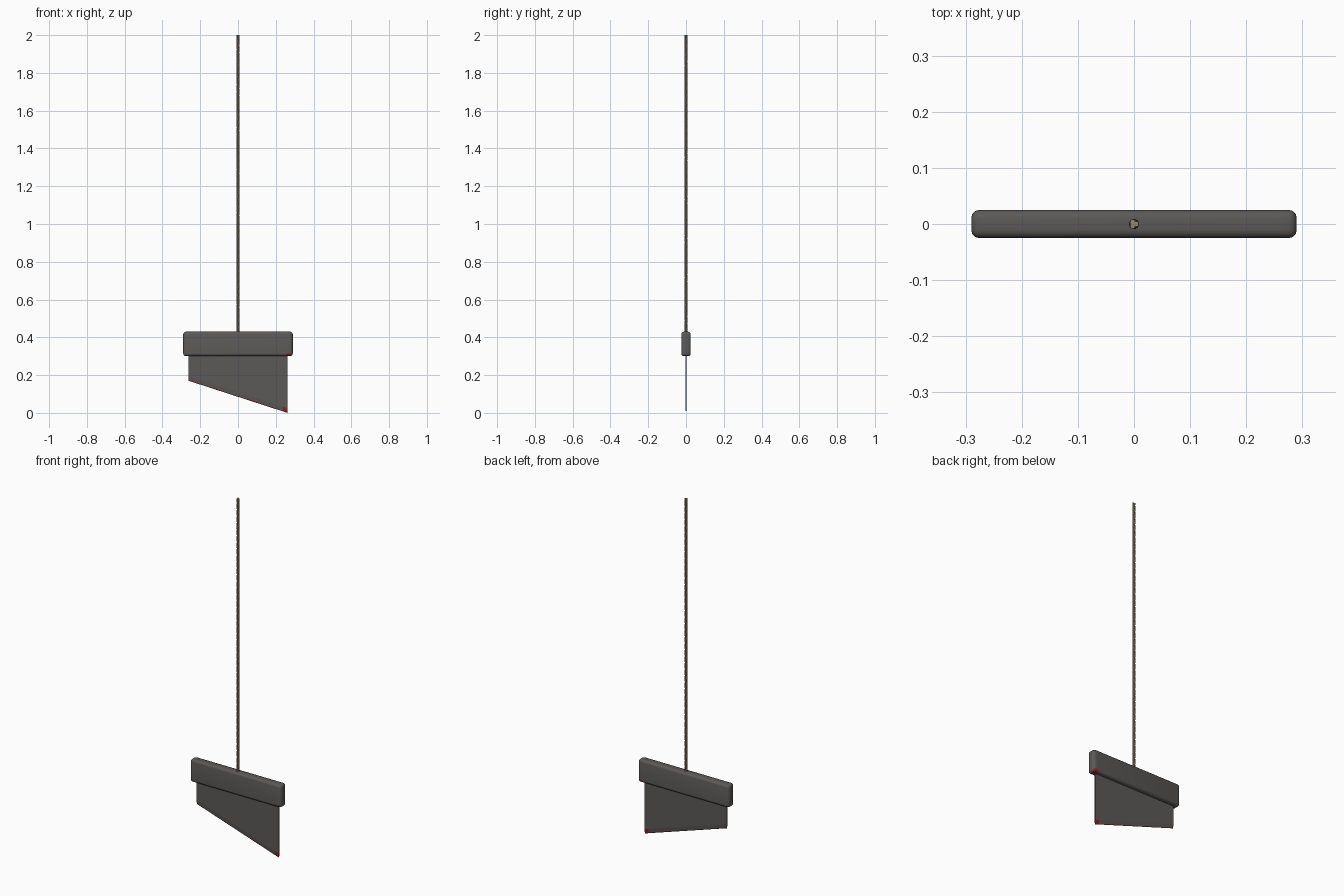
import bpy, bmesh, math, random

if "Cube" in bpy.data.objects:
    bpy.data.objects.remove(bpy.data.objects["Cube"])
random.seed(4)


def material(name, rgb):
    m = bpy.data.materials.new(name)
    m.diffuse_color = (*rgb, 1)
    m.use_nodes = True
    m.node_tree.nodes["Principled BSDF"].inputs["Base Color"].default_value = m.diffuse_color
    return m


iron = material("dark_iron", (0.105, 0.1, 0.096))
steel = material("blade_steel", (0.105, 0.1, 0.098))
red = material("dried_red", (0.32, 0.012, 0.01))
tan = material("rope_tan", (0.32, 0.25, 0.155))


def finish(name, bm, mats, angle=None):
    bmesh.ops.recalc_face_normals(bm, faces=bm.faces)
    me = bpy.data.meshes.new(name)
    bm.to_mesh(me)
    bm.free()
    ob = bpy.data.objects.new(name, me)
    bpy.context.collection.objects.link(ob)
    for m in mats:
        me.materials.append(m)
    if angle:
        bpy.ops.object.select_all(action='DESELECT')
        ob.select_set(True)
        bpy.context.view_layer.objects.active = ob
        bpy.ops.object.shade_smooth_by_angle(angle=math.radians(angle))
    return ob


# Weight block: rounded bar with a stained lower corner
bm = bmesh.new()
bmesh.ops.create_cube(bm, size=1)
for v in bm.verts:
    v.co = (v.co.x * 0.58, v.co.y * 0.05, 0.365 + v.co.z * 0.13)
bmesh.ops.bevel(bm, geom=bm.edges[:], offset=0.014, segments=3, profile=0.5, affect='EDGES')
for co, no in (((0.258, 0, 0), (1, 0, 0)), ((0, 0, 0.315), (0, 0, 1))):
    bmesh.ops.bisect_plane(bm, geom=bm.verts[:] + bm.edges[:] + bm.faces[:],
                           plane_co=co, plane_no=no)
for f in bm.faces:
    c = f.calc_center_median()
    f.material_index = int(0.258 < c.x < 0.285 and c.z < 0.315)
finish("weight_block", bm, [iron, red], 40)

# Blade: slanted plate ground to a thin cutting edge, stained along the edge
bm = bmesh.new()
N, HALF, X0, X1 = 42, 0.003, -0.262, 0.262
sections = []
for i in range(N + 1):
    x = X0 + (X1 - X0) * i / N
    edge = 0.17 * (1 - i / N)
    profile = [(-HALF, 0.31), (-HALF, edge + 0.025), (-0.0008, edge + 0.005), (0, edge),
               (0.0008, edge + 0.005), (HALF, edge + 0.025), (HALF, 0.31)]
    sections.append([bm.verts.new((x, y, z)) for y, z in profile])
for i in range(N):
    a, b = sections[i], sections[i + 1]
    x = X0 + (X1 - X0) * (i + 0.5) / N
    spot = random.random() < 0.3 + 0.4 * (x > 0)
    for j in range(7):
        k = (j + 1) % 7
        f = bm.faces.new((a[j], a[k], b[k], b[j]))
        tip = x > 0.237 and j in (1, 2, 3, 4)
        f.material_index = int(tip or (spot and j in (2, 3)))
bm.faces.new(sections[0])
bm.faces.new(sections[-1])
finish("blade", bm, [steel, red])

# Rope: three round strands twisted about a common axis
bm = bmesh.new()
STEPS, SIDES, TURNS = 160, 8, 14
for s in range(3):
    rings = []
    for i in range(STEPS + 1):
        t = i / STEPS
        a = math.tau * (s / 3 + TURNS * t)
        cx, cy, z = 0.0042 * math.cos(a), 0.0042 * math.sin(a), 0.425 + 1.575 * t
        rings.append([bm.verts.new((cx + 0.0048 * math.cos(a + math.tau * k / SIDES),
                                    cy + 0.0048 * math.sin(a + math.tau * k / SIDES), z))
                      for k in range(SIDES)])
    for p, q in zip(rings, rings[1:]):
        for k in range(SIDES):
            n = (k + 1) % SIDES
            bm.faces.new((p[k], p[n], q[n], q[k]))
    bm.faces.new(rings[0])
    bm.faces.new(rings[-1])
finish("rope", bm, [tan], 50)
